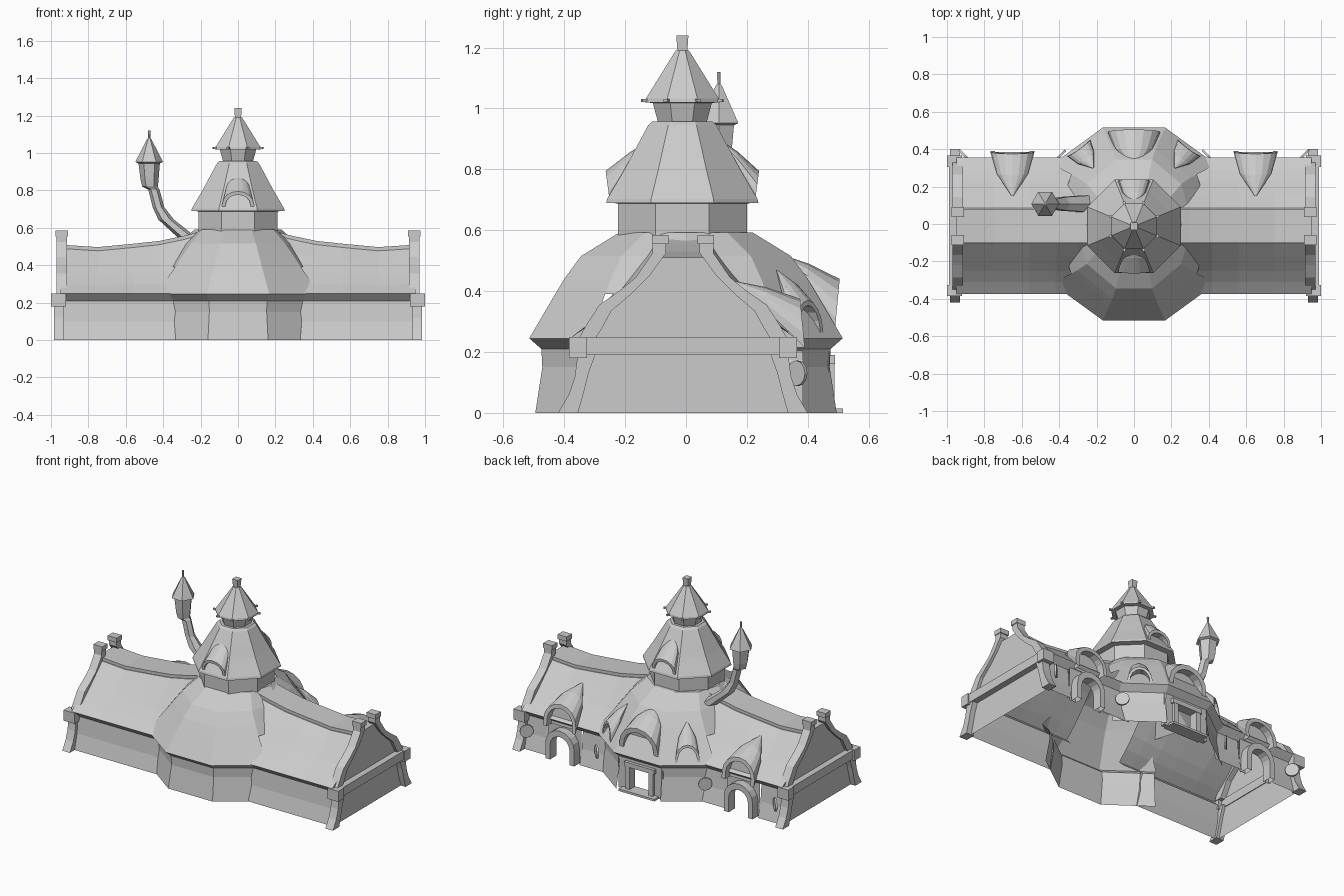
import bpy, bmesh
from math import sin, cos, pi, radians
from mathutils import Matrix, Vector

if "Cube" in bpy.data.objects:
    bpy.data.objects.remove(bpy.data.objects["Cube"])

stone = bpy.data.materials.new("light_grey")
stone.use_nodes = True
stone.diffuse_color = (0.6, 0.6, 0.6, 1)
stone.node_tree.nodes["Principled BSDF"].inputs["Base Color"].default_value = (0.6, 0.6, 0.6, 1)


def finish(name, bm, mirror=False, matrix=None):
    if matrix:
        bm.transform(matrix)
    bmesh.ops.recalc_face_normals(bm, faces=bm.faces)
    me = bpy.data.meshes.new(name)
    bm.to_mesh(me)
    bm.free()
    me.materials.append(stone)
    ob = bpy.data.objects.new(name, me)
    bpy.context.collection.objects.link(ob)
    if mirror:
        ob.modifiers.new("mirror", "MIRROR").use_mirror_merge = False
    return ob


def loft(name, sections, closed=True, caps=(False, False), mirror=False, matrix=None, drop=None):
    """Skin a row of matching sections; drop removes faces by their centre."""
    bm = bmesh.new()
    rows = [[bm.verts.new(p) for p in s] for s in sections]
    n = len(rows[0])
    for a, b in zip(rows, rows[1:]):
        for i in range(n if closed else n - 1):
            j = (i + 1) % n
            bm.faces.new((a[i], a[j], b[j], b[i]))
    for row, cap in zip((rows[0], rows[-1]), caps):
        if cap:
            bm.faces.new(row)
    if drop:
        bad = [f for f in bm.faces if drop(f.calc_center_median())]
        bmesh.ops.delete(bm, geom=bad, context="FACES")
    return finish(name, bm, mirror, matrix)


def ring(n, apothem, z, cx=0, cy=0, sx=1, turn=0):
    r = apothem / cos(pi / n)
    return [(cx + sx * r * cos(2 * pi * i / n + turn), cy + r * sin(2 * pi * i / n + turn), z)
            for i in range(n)]


def prism(name, pts, x0, x1, mirror=True):
    return loft(name, [[(x, y, z) for y, z in pts] for x in (x0, x1)], caps=(True, True), mirror=mirror)


def box(name, x0, x1, y0, y1, z0, z1, mirror=False):
    return prism(name, [(y0, z0), (y1, z0), (y1, z1), (y0, z1)], x0, x1, mirror)


def arch(hw, z0, spring, top, y, cx=0, square=False, n=8):
    """Arch outline in a vertical plane, or its squared-off surround."""
    k = 1.45 if square else 1
    pts = [(cx - hw, y, z0)]
    for i in range(n + 1):
        a = pi - pi * i / n
        c = max(-1, min(1, k * cos(a)))
        pts.append((cx + hw * c, y, spring + (top - spring) * min(1, k * sin(a))))
    return pts + [(cx + hw, y, z0)]


def hood(name, cx, front, lean, hw, base, spring, top, back, peak, mirror=False, turn=0):
    """Arched dormer that tapers back to a point, with a recessed filled arch."""
    def tilt(pts, dy=0):
        return [(x, y + dy + lean * (z - base) / (top - base), z) for x, y, z in pts]
    outer = arch(hw, base, spring, top, front, cx)
    inner = arch(hw * 0.78, base, spring, top - hw * 0.22, front, cx)
    apex = Vector((cx, back, peak))
    mid = [tuple(Vector(p).lerp(apex, 0.5) + Vector(((p[0] - cx) * 0.22, 0, 0.008))) for p in tilt(outer)]
    tip = [tuple(apex + (Vector(p) - Vector((cx, front, top))) * 0.04) for p in outer]
    sections = [tip, mid, tilt(outer), tilt(inner), tilt(inner, -0.05)]
    return loft(name, sections, closed=False, caps=(True, True), mirror=mirror,
                matrix=Matrix.Rotation(turn, 4, "Z"))


# Wings: sagging roof, ridge cap, walls and gable ends
stations = [(0.2, 0.58), (0.3, 0.555), (0.42, 0.53), (0.56, 0.515), (0.75, 0.497), (0.95, 0.51)]
slope = [(0.325, 0.21), (0.365, 0.25), (0.3, 0.295), (0.24, 0.345), (0.16, 0.42), (0.095, 0.48)]
section = [(-0.01 - y, z) for y, z in slope] + [(-0.01 + y, z) for y, z in reversed(slope)]


def sag(z, ridge):
    return z + (ridge - 0.5) * max(0, z - 0.25) / 0.23


loft("wing_roof", [[(x, y, sag(z, r)) for y, z in section] for x, r in stations],
     closed=False, mirror=True)
cap = [(-0.1, -0.03), (0.08, -0.03), (0.08, 0), (-0.1, 0)]
loft("ridge_cap", [[(x, y, r + z) for y, z in cap] for x, r in stations],
     caps=(True, True), mirror=True)

foot = [(0.325, 0.21), (0.335, 0.1), (0.36, 0)]
loft("wing_front_wall", [[(x, -0.01 - y, z) for y, z in foot] for x in (0.33, 0.96)],
     closed=False, mirror=True)
for x0, x1 in ((0.33, 0.53), (0.77, 0.96)):
    loft("wing_back_wall", [[(x, -0.01 + y, z) for y, z in foot] for x in (x0, x1)],
         closed=False, mirror=True)

bm = bmesh.new()
outline = [(-0.01 - y, z) for y, z in reversed(foot[1:])] + section + [(-0.01 + y, z) for y, z in foot[1:]]
bm.faces.new([bm.verts.new((0.95, y, z)) for y, z in outline])
finish("gable_wall", bm, mirror=True)

rake_out = [(0.1, 0.583), (0.1, 0.525), (0.155, 0.445), (0.21, 0.4), (0.275, 0.355), (0.32, 0.285), (0.345, 0.24)]
rake_in = [(0.055, 0.583), (0.055, 0.525), (0.11, 0.45), (0.17, 0.39), (0.235, 0.335), (0.265, 0.28), (0.29, 0.24)]
post_out = [(0.345, 0.2), (0.355, 0.12), (0.375, 0.06), (0.41, 0)]
post_in = [(0.285, 0.2), (0.31, 0.13), (0.325, 0.07), (0.345, 0)]
for s in (-1, 1):
    for name, out, inn, x0, x1 in (("gable_rake", rake_out, rake_in, 0.915, 0.97),
                                   ("corner_post", post_out, post_in, 0.93, 0.985)):
        prism(name, [(-0.01 + s * y, z) for y, z in out + inn[::-1]], x0, x1)
    box("rake_top", 0.91, 0.975, -0.01 + s * 0.075 - 0.027, -0.01 + s * 0.075 + 0.027, 0.555, 0.585, True)
    box("beam_end", 0.92, 1, -0.01 + s * 0.345 - 0.03, -0.01 + s * 0.345 + 0.03, 0.18, 0.25, True)
box("gable_beam", 0.945, 0.99, -0.36, 0.34, 0.19, 0.248, True)

# Wing doors on the back
door = 0.65
loft("wing_door_wall", [arch(0.12, 0, 0.12, 0.22, 0.33, door, True), arch(0.075, 0, 0.1, 0.17, 0.33, door)],
     closed=False, mirror=True)
big, small = (0.105, 0, 0.1, 0.205), (0.07, 0, 0.1, 0.165)
loft("wing_door_frame", [arch(*size, y, door) for size, y in
                         ((big, 0.32), (big, 0.385), (small, 0.385), (small, 0.32))],
     closed=False, mirror=True)
hood("wing_door_hood", door, 0.39, -0.015, 0.118, 0.215, 0.26, 0.375, 0.15, 0.435, mirror=True)

# Tilted round plates beside the doors
for x, turn in ((0.395, -45), (0.905, 45)):
    bm = bmesh.new()
    bmesh.ops.create_cone(bm, cap_ends=True, segments=12, radius1=0.042, radius2=0.042, depth=0.012)
    m = Matrix.Translation((x, 0.365, 0.13)) @ Matrix.Rotation(radians(turn), 4, "Z") @ Matrix.Rotation(pi / 2, 4, "X")
    finish("round_plate", bm, True, m)

# Central hall: ten-sided domed roof and wall
dome = [(0.475, 0.21, 1), (0.515, 0.245, 1), (0.43, 0.39, 0.92), (0.4, 0.44, 0.89),
        (0.345, 0.515, 0.86), (0.22, 0.592, 1)]
loft("dome_roof", [ring(10, a, z, sx=k) for a, z, k in dome], caps=(False, True),
     drop=lambda c: abs(c.x) > 0.42 and c.z < 0.35)
loft("hall_wall", [ring(10, a, z) for a, z in ((0.475, 0.21), (0.472, 0.15), (0.495, 0))],
     drop=lambda c: abs(c.x) > 0.42 or (c.y > 0.4 and abs(c.x) < 0.1))

# Main door on the back
box("door_side_wall", 0.07, 0.162, 0.44, 0.47, 0, 0.23, True)
box("door_lintel_wall", -0.08, 0.08, 0.44, 0.47, 0.17, 0.24)
box("door_jamb", 0.07, 0.1, 0.43, 0.488, 0, 0.17, True)
box("door_lintel", -0.11, 0.11, 0.43, 0.49, 0.16, 0.19)
box("door_step", -0.13, 0.13, 0.43, 0.515, 0, 0.014)
hood("main_door_hood", 0, 0.485, 0.02, 0.14, 0.23, 0.31, 0.44, 0.3, 0.525)
for s in (-1, 1):
    hood("dome_dormer", 0, 0.505, -0.01, 0.075, 0.24, 0.27, 0.37, 0.37, 0.47, turn=s * radians(36))

# Tower: drum, flared roof with two dormers, lantern, spire
eight = pi / 8
cy = -0.012
tower = {
    "tower_drum": [(0.212, 0.58), (0.212, 0.69)],
    "tower_roof": [(0.205, 0.688), (0.25, 0.69), (0.247, 0.703), (0.19, 0.8), (0.15, 0.875), (0.112, 0.945), (0.098, 0.958)],
    "lantern": [(0.08, 0.955), (0.098, 1.022)],
    "spire": [(0.095, 1.018), (0.122, 1.02), (0.12, 1.032), (0.022, 1.19)],
    "finial": [(0.016, 1.185), (0.02, 1.24)],
}
for name, prof in tower.items():
    n = 4 if name == "finial" else 8
    loft(name, [ring(n, a, z, cy=cy, turn=pi / n) for a, z in prof], caps=(True, True))
for i in range(8):
    a = eight + i * pi / 4
    m = Matrix.Translation((0.132 * cos(a), cy + 0.132 * sin(a), 1.026)) @ Matrix.Rotation(a, 4, "Z")
    bm = bmesh.new()
    bmesh.ops.create_cube(bm, size=1, matrix=m @ Matrix.Diagonal((0.024, 0.014, 0.01, 1)))
    finish("spire_tab", bm)
for turn in (0, pi):
    hood("tower_dormer", 0, 0.24 - (cy if turn else -cy), 0.012, 0.085, 0.705, 0.725, 0.795,
         0.1, 0.905, turn=turn)

# Crooked chimney with a pointed cap
pipe = [(-0.25, 0.53, 0.045), (-0.385, 0.645, 0.036), (-0.425, 0.71, 0.027), (-0.45, 0.805, 0.026),
        (-0.47, 0.82, 0.036), (-0.473, 0.86, 0.042), (-0.475, 0.95, 0.05)]
loft("chimney", [ring(6, r, z, x, 0.108) for x, z, r in pipe], caps=(True, True))
point = [(0.05, 0.945), (0.064, 0.952), (0.01, 1.075), (0.005, 1.08), (0.006, 1.12)]
loft("chimney_cap", [ring(6, r, z, -0.475, 0.108) for r, z in point], caps=(True, True))
